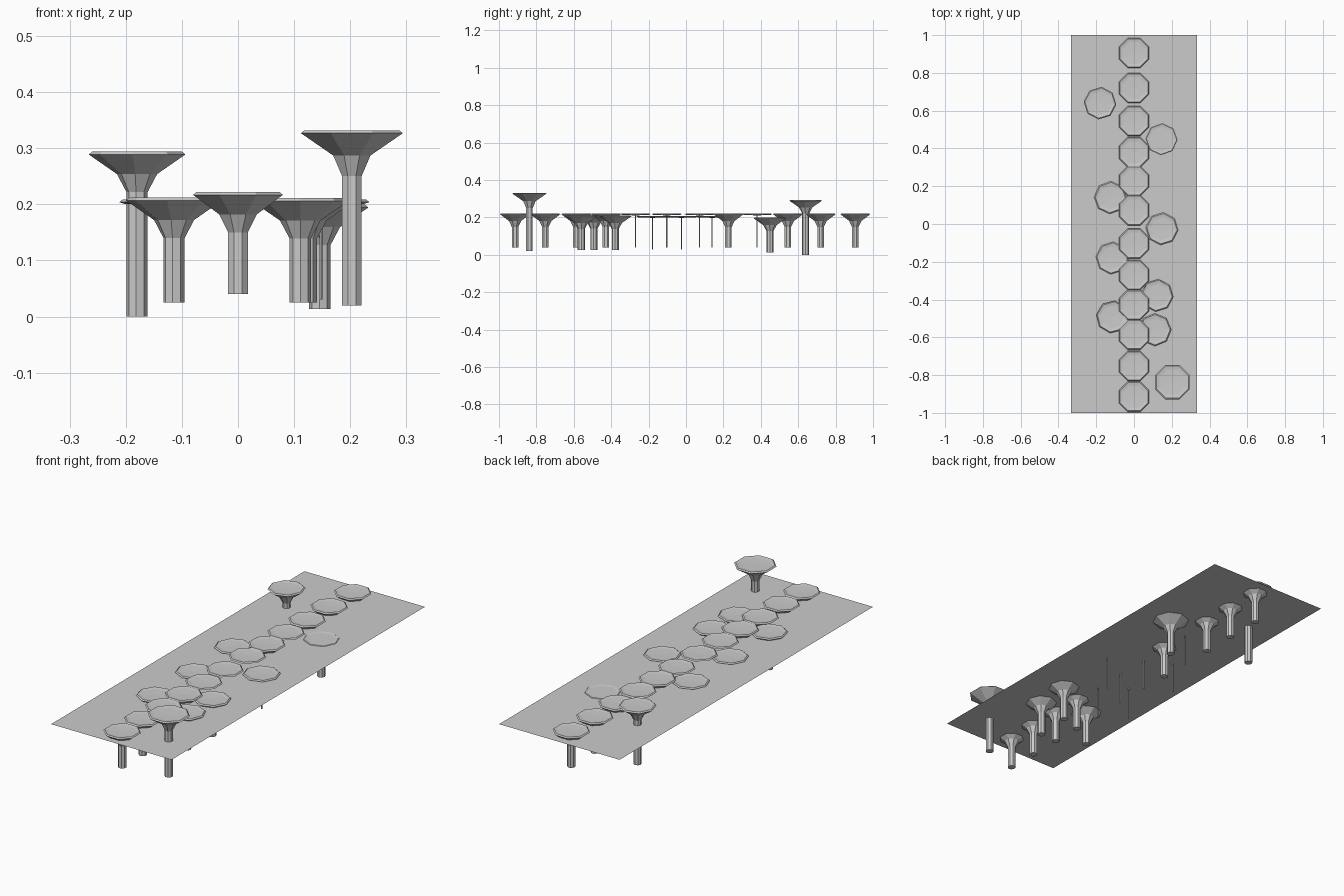
import bpy, bmesh, math

if "Cube" in bpy.data.objects:
    bpy.data.objects.remove(bpy.data.objects["Cube"])

SIDES = 8


def lathe(name, profile, x, y, turn):
    """Revolve (radius, z) points into a closed eight-sided solid."""
    bm = bmesh.new()
    rings = []
    for r, z in profile:
        if r == 0:
            rings.append([bm.verts.new((0, 0, z))])
            continue
        ring = []
        for i in range(SIDES):
            a = turn + math.tau * (i + 0.5) / SIDES
            ring.append(bm.verts.new((r * math.cos(a), r * math.sin(a), z)))
        rings.append(ring)
    for low, high in zip(rings, rings[1:]):
        for i in range(SIDES):
            j = (i + 1) % SIDES
            if len(low) == 1:
                bm.faces.new((low[0], high[j], high[i]))
            elif len(high) == 1:
                bm.faces.new((low[i], low[j], high[0]))
            else:
                bm.faces.new((low[i], low[j], high[j], high[i]))
    bmesh.ops.recalc_face_normals(bm, faces=bm.faces)
    mesh = bpy.data.meshes.new(name)
    bm.to_mesh(mesh)
    bm.free()
    obj = bpy.data.objects.new(name, mesh)
    obj.location = (x, y, 0)
    bpy.context.collection.objects.link(obj)


def dished_top(r, rim):
    return [(r, rim), (r * 0.93, rim + 0.005), (r * 0.72, rim + 0.0025), (0, rim + 0.001)]


def column(name, x, y, bottom, rim, r=0.0866, turn=0.0):
    """Flared column: stem, neck, funnel and dished top."""
    k = r / 0.0866
    profile = [(0, bottom), (0.019, bottom), (0.019, bottom + 0.012),
               (0.019, rim - 0.067 * k), (0.036, rim - 0.035 * k)]
    lathe(name, profile + dished_top(r, rim), x, y, turn)


def disc(name, x, y, bottom, rim, r=0.0866, turn=0.0):
    """Thin disc on a slender post."""
    profile = [(0, bottom), (0.003, bottom), (0.003, rim - 0.006), (r * 0.9, rim - 0.003)]
    lathe(name, profile + dished_top(r, rim), x, y, turn)


# Flat sheet that the columns pass through
bpy.ops.mesh.primitive_plane_add(size=1, location=(0, 0, 0.1975))
sheet = bpy.context.object
sheet.name = "water_surface"
sheet.scale = (0.666, 2, 1)

# Central row of stepping columns
for y in (0.905, 0.72, 0.545, 0.227, -0.428, -0.586, -0.752, -0.914):
    column("row_column", 0, y, 0.04, 0.217)
for y in (0.38, 0.073, -0.103, -0.27):
    disc("row_disc", 0, y, 0.04, 0.217)

# Scattered columns beside the row
column("tall_column_right", 0.203, -0.837, 0.02, 0.327, r=0.0985)
column("tall_column_left", -0.18, 0.64, 0.0, 0.289, turn=0.3)
column("sunken_column", 0.146, 0.449, 0.013, 0.1945, turn=0.35)
column("side_column", 0.122, -0.378, 0.025, 0.206, turn=0.3)
column("side_column", -0.114, -0.492, 0.025, 0.207, turn=0.25)
column("side_column", 0.111, -0.56, 0.025, 0.206, turn=0.4)

# Scattered discs beside the row
disc("side_disc", -0.125, 0.14, 0.04, 0.204, turn=0.35)
disc("side_disc", 0.148, -0.025, 0.03, 0.204, turn=0.3)
disc("side_disc", -0.116, -0.18, 0.03, 0.204, turn=0.3)
